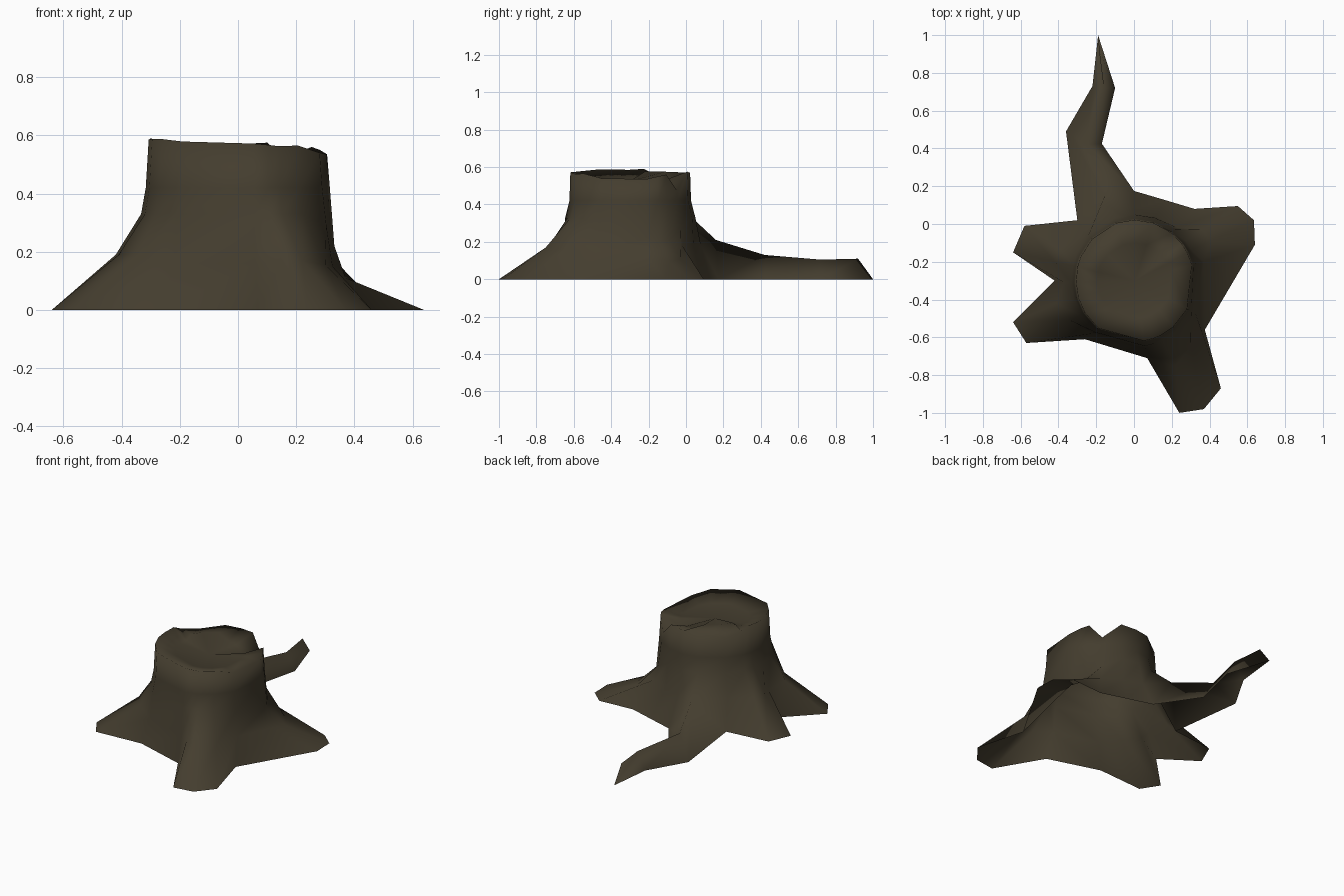
import bpy, bmesh, math

if "Cube" in bpy.data.objects:
    bpy.data.objects.remove(bpy.data.objects["Cube"])

CX, CY = 0.005, -0.30   # trunk axis

# Flare columns, counter-clockwise: (ground x, y), (shoulder x, y, z)
COLUMNS = [
    ((0.64, -0.11), (0.37, -0.20, 0.11)),     # right root
    ((0.635, 0.02), (0.405, -0.09, 0.095)),
    ((0.55, 0.095), (0.36, -0.03, 0.11)),
    ((0.32, 0.08), (0.23, -0.02, 0.18)),      # valley
    ((0.16, 0.128), (0.115, 0.04, 0.18)),
    ((0.0, 0.175), (0.0, 0.08, 0.18)),
    (None, (-0.15, 0.16, 0.21)),              # long root ridge
    ((-0.30, 0.02), (-0.26, -0.05, 0.18)),
    ((-0.58, -0.01), (-0.39, -0.13, 0.19)),   # back left root
    ((-0.64, -0.15), (-0.42, -0.20, 0.19)),
    ((-0.42, -0.30), (-0.37, -0.31, 0.16)),   # valley
    ((-0.64, -0.52), (-0.41, -0.42, 0.19)),   # front left root
    ((-0.57, -0.63), (-0.34, -0.51, 0.19)),
    ((-0.26, -0.61), (-0.22, -0.58, 0.16)),   # valley
    ((0.07, -0.71), (0.06, -0.66, 0.16)),
    ((0.24, -1.0), (0.15, -0.74, 0.17)),      # front root
    ((0.37, -0.98), (0.22, -0.75, 0.17)),
    ((0.46, -0.87), (0.30, -0.65, 0.155)),
    ((0.375, -0.56), (0.325, -0.47, 0.15)),   # valley
]
# Long root stations: right ground, ridge, left ground
STATIONS = [
    ((-0.17, 0.425, 0), (-0.25, 0.42, 0.13), (-0.36, 0.49, 0)),
    ((-0.10, 0.72, 0), (-0.16, 0.72, 0.105), (-0.22, 0.73, 0)),
]

bm = bmesh.new()
N = len(COLUMNS)
base = [bm.verts.new((*g, 0)) if g else None for g, s in COLUMNS]
shoulder = [bm.verts.new(s) for g, s in COLUMNS]
angles = [math.atan2(s[1] - CY, s[0] - CX) for g, s in COLUMNS]


def ring(rx, ry, height):
    out = []
    for i, a in enumerate(angles):
        x, y = rx * math.cos(a), ry * math.sin(a)
        out.append(bm.verts.new((CX + x, CY + y, height(i, x))))
    return out


def waist_height(i, x):
    return {0: 0.22, 1: 0.20, 2: 0.21, 3: 0.27, 18: 0.29}.get(i, 0.33)


# Broken rim: low on the right, notch at the back right, bevel at the back left
RIM = {0: 0.535, 1: 0.55, 2: 0.56, 3: 0.475, 4: 0.575, 6: 0.57, 7: 0.545,
       8: 0.565, 18: 0.54}


def rim_height(i, x):
    return RIM.get(i, 0.572 - 0.05 * x + 0.003 * math.sin(i * 2.3))


def floor_height(i, x):
    return {6: 0.575, 7: 0.575, 8: 0.575, 3: 0.50}.get(i, 0.535 - 0.05 * x)


# Trunk wall, rim and hollowed cut face
rings = [shoulder,
         ring(0.338, 0.35, waist_height),
         ring(0.322, 0.327, lambda i, x: 0.42),
         ring(0.312, 0.322, rim_height),
         ring(0.20, 0.20, floor_height)]
for lo, hi in zip(rings, rings[1:]):
    for i in range(N):
        j = (i + 1) % N
        bm.faces.new((lo[i], lo[j], hi[j], hi[i]))
centre = bm.verts.new((CX, CY, 0.525))
for i in range(N):
    bm.faces.new((rings[-1][i], rings[-1][(i + 1) % N], centre))

# Root flare down to the ground
for i in range(N):
    j = (i + 1) % N
    if base[i] and base[j]:
        bm.faces.new((base[i], base[j], shoulder[j], shoulder[i]))

# Long winding root, open underneath
k = next(i for i in range(N) if base[i] is None)
bm.faces.new((base[k - 1], shoulder[k], shoulder[k - 1]))
bm.faces.new((shoulder[k], base[k + 1], shoulder[k + 1]))
prev = (base[k - 1], shoulder[k], base[k + 1])
for st in STATIONS:
    cur = tuple(bm.verts.new(p) for p in st)
    for a in (0, 1):
        bm.faces.new((prev[a], cur[a], cur[a + 1], prev[a + 1]))
    prev = cur
ridge_end = bm.verts.new((-0.185, 0.92, 0.11))
tip = bm.verts.new((-0.19, 1.0, 0))
bm.faces.new((prev[0], tip, ridge_end, prev[1]))
bm.faces.new((prev[1], ridge_end, tip, prev[2]))

bmesh.ops.recalc_face_normals(bm, faces=bm.faces)
mesh = bpy.data.meshes.new("tree_stump")
bm.to_mesh(mesh)
bm.free()
stump = bpy.data.objects.new("tree_stump", mesh)
bpy.context.collection.objects.link(stump)

# One bark colour
bark = bpy.data.materials.new("dark_bark")
bark.diffuse_color = (0.058, 0.047, 0.028, 1)
bark.use_nodes = True
bark.node_tree.nodes["Principled BSDF"].inputs["Base Color"].default_value = bark.diffuse_color
mesh.materials.append(bark)

bpy.context.view_layer.objects.active = stump
stump.select_set(True)
bpy.ops.object.shade_smooth_by_angle(angle=math.radians(150))
